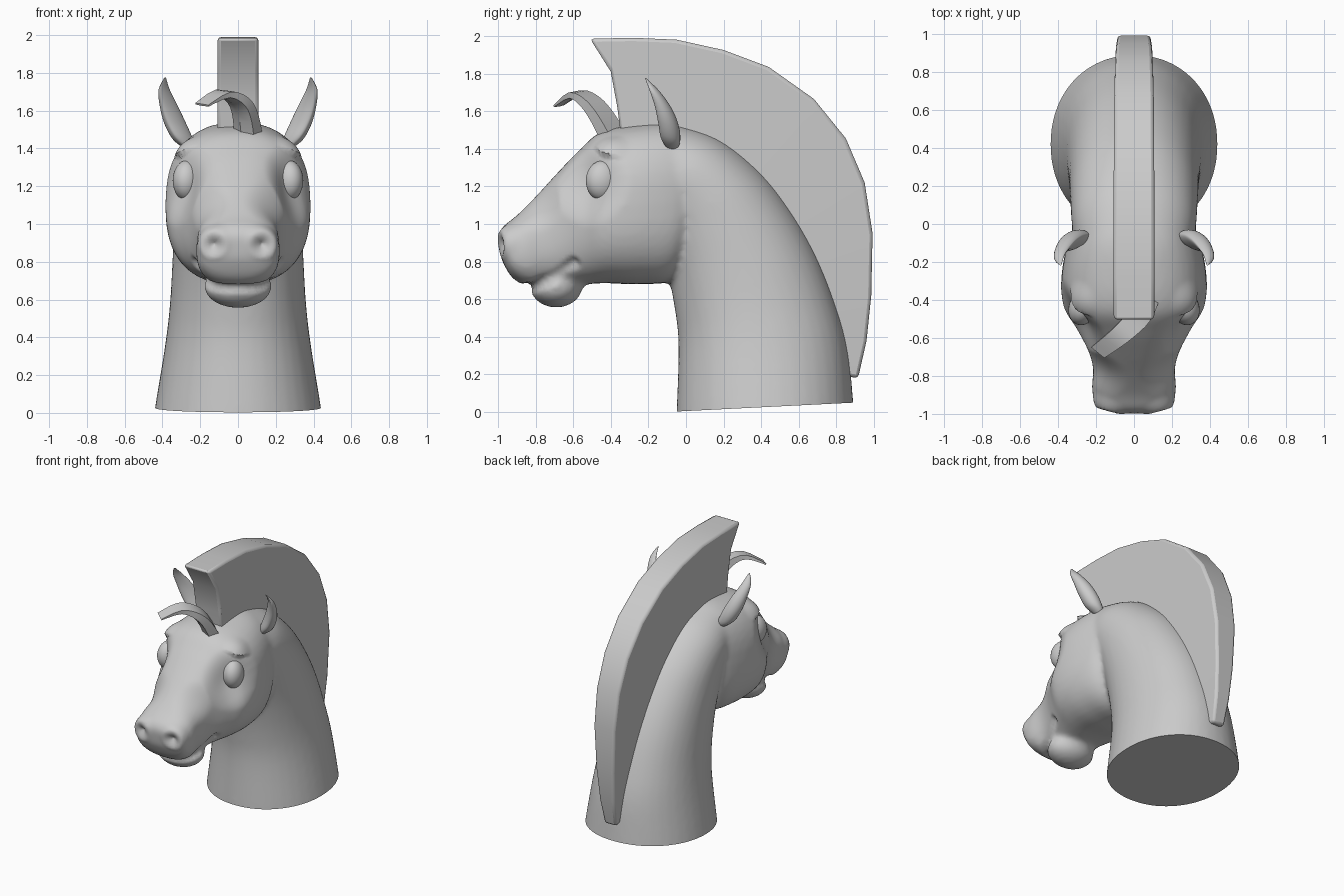
import bpy, bmesh, math
from mathutils import Vector, Matrix

if "Cube" in bpy.data.objects:
    bpy.data.objects.remove(bpy.data.objects["Cube"])


def smooth_rows(rows, steps):
    """Catmull-Rom interpolation of number tuples."""
    out, last = [], len(rows) - 1
    for i in range(last):
        a, b, c, d = (rows[max(0, min(last, i + k))] for k in (-1, 0, 1, 2))
        for s in range(steps):
            t = s / steps
            out.append([0.5 * (2*q + (r-p)*t + (2*p-5*q+4*r-s2)*t*t + (3*q-p-3*r+s2)*t**3)
                        for p, q, r, s2 in zip(a, b, c, d)])
    out.append(list(rows[-1]))
    return out


def section(c, u, v, n=32, e=2.0):
    pts = []
    for i in range(n):
        co, si = math.cos(math.tau * i / n), math.sin(math.tau * i / n)
        pts.append(c + u * math.copysign(abs(co) ** (2 / e), co)
                   + v * math.copysign(abs(si) ** (2 / e), si))
    return pts


def loft(bm, rings):
    vs = [[bm.verts.new(p) for p in r] for r in rings]
    n = len(vs[0])
    for a, b in zip(vs, vs[1:]):
        for i in range(n):
            bm.faces.new((a[i], a[(i+1) % n], b[(i+1) % n], b[i]))
    bm.faces.new(vs[0])
    bm.faces.new(vs[-1])


def finish(name, bm, angle=35):
    bmesh.ops.recalc_face_normals(bm, faces=bm.faces)
    me = bpy.data.meshes.new(name)
    bm.to_mesh(me)
    bm.free()
    ob = bpy.data.objects.new(name, me)
    bpy.context.collection.objects.link(ob)
    bpy.ops.object.select_all(action='DESELECT')
    ob.select_set(True)
    bpy.context.view_layer.objects.active = ob
    bpy.ops.object.shade_smooth_by_angle(angle=math.radians(angle))
    return ob


def body_loft(bm, rows, e):
    """Rows: lower (y, z), upper (y, z), half width."""
    rings = []
    for y0, z0, y1, z1, w in smooth_rows(rows, 5):
        lo, hi = Vector((0, y0, z0)), Vector((0, y1, z1))
        rings.append(section((lo + hi) / 2, Vector((w, 0, 0)), (hi - lo) / 2, 40, e))
    loft(bm, rings)


# Neck, head and chin volumes, fused into one skin
bm = bmesh.new()
body_loft(bm, [(-.05, -.12, .90, -.1, .455), (-.05, 0, .89, .05, .44), (-.04, .35, .86, .34, .388),
               (-.06, .55, .80, .57, .362), (-.10, .75, .70, .83, .348),
               (-.15, .92, .565, 1.07, .34), (-.18, 1.02, .40, 1.28, .335),
               (-.2, 1.08, .18, 1.455, .325), (-.25, 1.15, -.05, 1.535, .29)], 2.1)
body_loft(bm, [(.03, .92, .08, 1.44, .27), (-.06, .71, -.05, 1.53, .335),
               (-.25, .68, -.25, 1.53, .38), (-.42, .685, -.45, 1.49, .375),
               (-.53, .68, -.57, 1.39, .305), (-.62, .67, -.69, 1.265, .245),
               (-.72, .67, -.80, 1.145, .215), (-.83, .665, -.90, 1.045, .222),
               (-.925, .715, -.975, .985, .20), (-.985, .82, -1.0, .93, .13)], 2.5)
bmesh.ops.create_uvsphere(bm, u_segments=32, v_segments=16, radius=1, matrix=Matrix.Translation(
    (0, -.69, .67)) @ Matrix.Diagonal((.18, .14, .115, 1)))
body = finish("head_and_neck", bm)
m = body.modifiers.new("fuse", 'REMESH')
m.mode, m.voxel_size, m.use_smooth_shade = 'VOXEL', .016, True
bpy.ops.object.modifier_apply(modifier=m.name)
m = body.modifiers.new("soften", 'SMOOTH')
m.factor, m.iterations = .5, 14
bpy.ops.object.modifier_apply(modifier=m.name)


def press(dents):
    """Push the skin along its normal near mirrored points: (centre, radius, depth)."""
    moves = []
    for v in body.data.vertices:
        p = Vector((abs(v.co.x), v.co.y, v.co.z))
        best = 0
        for c, r, d in dents:
            k = (p - Vector(c)).length / r
            if k < 1 and abs(d) * (1 - k*k) ** 2 > abs(best):
                best = d * (1 - k*k) ** 2
        moves.append(v.normal * best)
    for v, mv in zip(body.data.vertices, moves):
        v.co += mv
    body.data.update()


# Eye sockets, brows, cheeks, nostril rims, then nostrils and mouth line
press([((.33, -.52, 1.22), .24, -.06), ((.31, -.42, 1.42), .13, .02),
       ((.14, -.97, .91), .12, .02), ((.19, -.8, 1.12), .17, -.02)])
mouth = smooth_rows([(0, -.84, .67), (.1, -.82, .67), (.17, -.76, .69), (.21, -.68, .73), (.23, -.60, .79)], 4)
press([((.135, -1.0, .89), .08, -.055)] + [(p, .05, -.022) for p in mouth])

# Flat, slightly tilted base
bm = bmesh.new()
bm.from_mesh(body.data)
cut = bmesh.ops.bisect_plane(bm, geom=bm.verts[:] + bm.edges[:] + bm.faces[:], plane_co=(0, -.05, .003),
                             plane_no=(0, .05, -1), clear_outer=True)
bmesh.ops.holes_fill(bm, edges=[e for e in bm.edges if e.is_boundary])
bmesh.ops.recalc_face_normals(bm, faces=bm.faces)
bm.to_mesh(body.data)
bm.free()
bpy.ops.object.shade_smooth_by_angle(angle=math.radians(50))

for side, s in (("right", 1), ("left", -1)):
    # Eyes
    bm = bmesh.new()
    bmesh.ops.create_uvsphere(bm, u_segments=32, v_segments=16, radius=1, matrix=Matrix.Translation(
        (s * .268, -.44, 1.23)) @ Matrix.Rotation(s * .35, 4, 'Z') @ Matrix.Diagonal((.075, .095, .108, 1)))
    finish("eye_" + side, bm, 60)

    # Ears: centre, width, depth; front side flattened
    bm = bmesh.new()
    rings = []
    for x, y, z, w, d in smooth_rows([(.25, -.08, 1.40, .035, .03), (.285, -.09, 1.45, .065, .06),
                                      (.325, -.10, 1.53, .072, .062), (.36, -.125, 1.62, .062, .05),
                                      (.388, -.17, 1.71, .038, .03), (.385, -.215, 1.775, .005, .005)], 4):
        u, v = Vector((.72, -.62, .1)) * w, Vector((.6, .72, -.2)) * d
        ring = [p - v * .6 * math.sin(math.tau * i / 24) if i > 12 else p
                for i, p in enumerate(section(Vector((x, y, z)), u, v, 24))]
        rings.append([Vector((p.x * s, p.y, p.z)) for p in ring])
    loft(bm, rings)
    finish("ear_" + side, bm, 60)

# Mane: outer (y, z), inner (y, z), half width
bm = bmesh.new()
rings = []
for y0, z0, y1, z1, w in [(-.51, 1.985, -.40, 1.81, .108), (-.28, 1.99, -.365, 1.62, .108),
                          (-.05, 1.98, -.34, 1.42, .108), (.20, 1.925, -.05, 1.42, .107),
                          (.44, 1.835, .13, 1.36, .106), (.68, 1.665, .3, 1.22, .104),
                          (.85, 1.455, .42, 1.08, .10), (.95, 1.22, .52, .93, .095),
                          (.992, .95, .6, .77, .088), (.985, .62, .7, .55, .075),
                          (.96, .38, .77, .34, .062), (.915, .18, .8, .2, .05)]:
    rings.append([Vector((-w, y0, z0)), Vector((w, y0, z0)), Vector((w, y1, z1)), Vector((-w, y1, z1))])
loft(bm, rings)
mane = finish("mane", bm)
m = mane.modifiers.new("soft_edges", 'BEVEL')
m.width, m.segments = .018, 2

# Forelock: centre, half width, half thickness
bm = bmesh.new()
rings = []
rows = smooth_rows([(.05, -.38, 1.43, .07, .05), (.035, -.45, 1.56, .065, .042), (0, -.515, 1.645, .06, .033),
                    (-.08, -.59, 1.685, .052, .02), (-.19, -.675, 1.63, .045, .006)], 3)
side = Vector((.77, -.63, -.12)).normalized()
for i, (x, y, z, w, t) in enumerate(rows):
    a, b = rows[max(0, i - 1)], rows[min(len(rows) - 1, i + 1)]
    up = side.cross(Vector(b[:3]) - Vector(a[:3])).normalized()
    c = Vector((x, y, z))
    rings.append([c - side * w - up * t, c + side * w - up * t, c + side * w + up * t * .5,
                  c + up * t, c - side * w + up * t * .5])
loft(bm, rings)
finish("forelock", bm)
